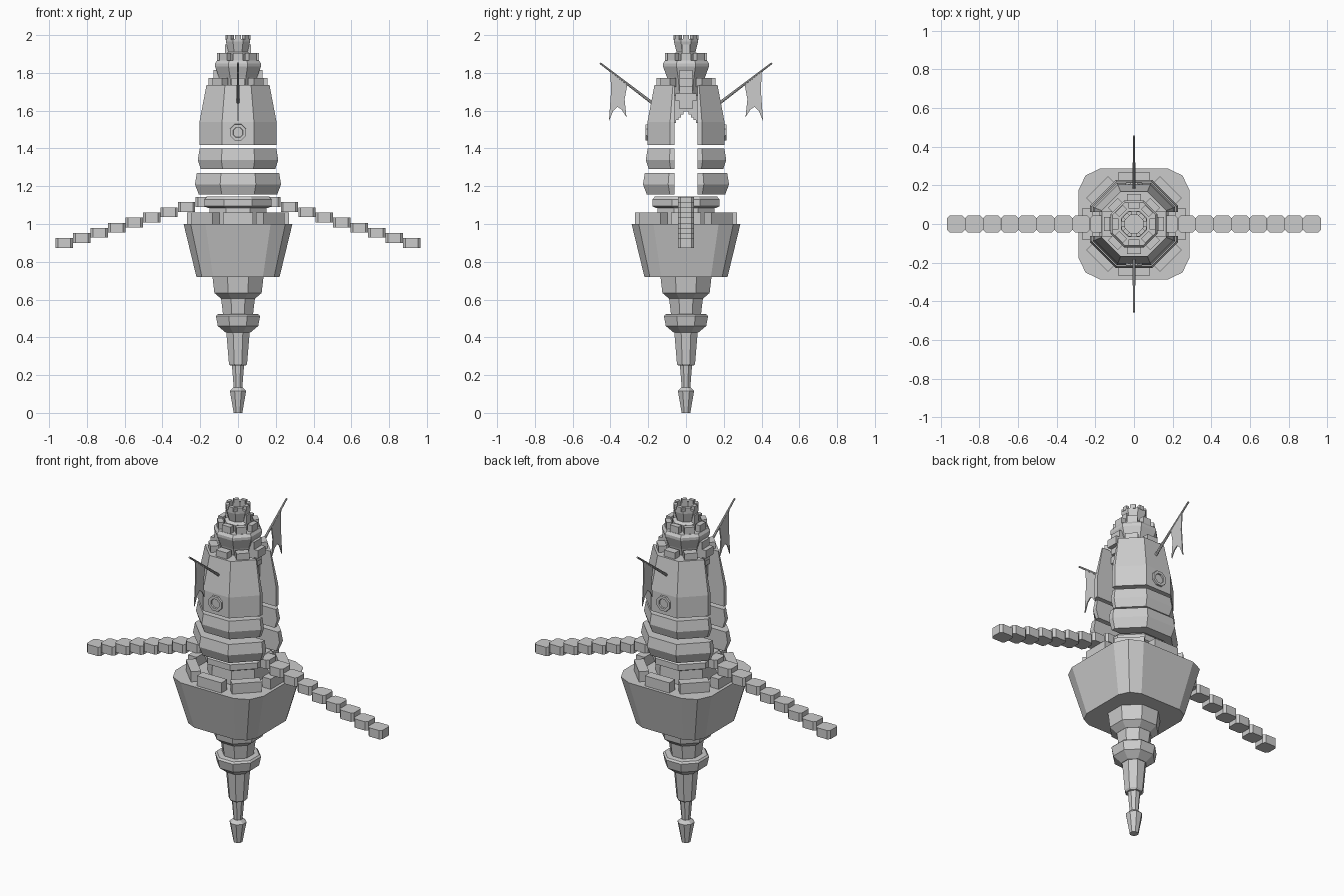
import bpy, bmesh, math
from mathutils import Matrix, Vector

if "Cube" in bpy.data.objects:
    bpy.data.objects.remove(bpy.data.objects["Cube"])

stone = bpy.data.materials.new("grey stone")
stone.diffuse_color = (0.6, 0.6, 0.6, 1)
stone.use_nodes = True
stone.node_tree.nodes["Principled BSDF"].inputs["Base Color"].default_value = stone.diffuse_color


def finish(bm, name):
    bmesh.ops.recalc_face_normals(bm, faces=bm.faces)
    me = bpy.data.meshes.new(name)
    bm.to_mesh(me)
    bm.free()
    me.materials.append(stone)
    ob = bpy.data.objects.new(name, me)
    bpy.context.collection.objects.link(ob)
    return ob


def loft(bm, rings):
    """Skin a list of closed rings and cap both ends."""
    vs = [[bm.verts.new(p) for p in r] for r in rings]
    n = len(vs[0])
    for a, b in zip(vs, vs[1:]):
        for i in range(n):
            bm.faces.new((a[i], a[(i + 1) % n], b[(i + 1) % n], b[i]))
    bm.faces.new(vs[0][::-1])
    bm.faces.new(vs[-1])


def octagon(r, z):
    k = r / math.cos(math.pi / 8)
    return [(k * math.cos((i + .5) * math.pi / 4), k * math.sin((i + .5) * math.pi / 4), z)
            for i in range(8)]


def turned(name, profile):
    """Octagonal solid from (flat radius, height) pairs."""
    bm = bmesh.new()
    loft(bm, [octagon(r, z) for r, z in profile])
    return finish(bm, name)


def add_box(bm, lo, hi, m=Matrix()):
    c = [(a + b) / 2 for a, b in zip(lo, hi)]
    s = [b - a for a, b in zip(lo, hi)]
    bmesh.ops.create_cube(bm, size=1, matrix=m @ Matrix.Translation(c) @ Matrix.Diagonal((*s, 1)))


def merlons(name, r, thick, width, z0, z1):
    """Eight blocks around the axis."""
    bm = bmesh.new()
    for i in range(8):
        add_box(bm, (r - thick, -width / 2, z0), (r, width / 2, z1),
                Matrix.Rotation(i * math.pi / 4, 4, 'Z'))
    return finish(bm, name)


# Island hull: square plan with two-facet corners
def hull_ring(h, z):
    quarter = [(1, -.6), (1, .6), (.87, .87)]
    pts = []
    for i in range(4):
        m = Matrix.Rotation(i * math.pi / 2, 3, 'Z')
        pts += [m @ Vector((x * h, y * h, 0)) + Vector((0, 0, z)) for x, y in quarter]
    return pts


bm = bmesh.new()
loft(bm, [hull_ring(.22, .72), hull_ring(.288, 1.0)])
finish(bm, "hull")

# Hanging spire under the hull
turned("spire_top", [(.09, .605), (.125, .635), (.135, .72)])
turned("spire_neck", [(.078, .51), (.09, .61)])
turned("spire_collar", [(.065, .425), (.107, .46), (.117, .512), (.108, .522), (.078, .525)])
turned("spire_shaft", [(.042, .25), (.048, .26), (.062, .43)])
turned("spire_rod", [(.022, .125), (.032, .25)])
turned("spire_tip", [(.023, 0), (.043, .117), (.024, .135)])

# Terrace, its parapet and the round plinth
merlons("terrace_parapet", .27, .055, .16, 1.0, 1.06)
turned("plinth", [(.155, 1.0), (.15, 1.09)])
turned("plinth_disc", [(.16, 1.085), (.178, 1.095), (.178, 1.13), (.165, 1.145)])


# Split tower: front and back halves of stacked octagonal layers
def split_layer(name, profile, gap=.062):
    for s, side in ((-1, "front"), (1, "back")):
        bm = bmesh.new()
        loft(bm, [octagon(r, z) for r, z in profile])
        bmesh.ops.bisect_plane(bm, geom=bm.verts[:] + bm.edges[:] + bm.faces[:],
                               plane_co=(0, s * gap, 0), plane_no=(0, s, 0), clear_inner=True)
        bmesh.ops.holes_fill(bm, edges=[e for e in bm.edges if e.is_boundary], sides=0)
        finish(bm, f"{name}_{side}")


split_layer("tower_lower_ring", [(.207, 1.155), (.228, 1.21), (.218, 1.27)])
split_layer("tower_middle_ring", [(.197, 1.29), (.213, 1.34), (.203, 1.40)])
split_layer("tower_shell", [(.205, 1.418), (.204, 1.54), (.167, 1.735)])

# Stepped arch bridging the gap between the halves
bm = bmesh.new()
for i in range(5):
    for s in (-1, 1):
        a, b = sorted((s * .013 * i, s * .013 * (i + 1)))
        add_box(bm, (-.1, a, 1.595 - .015 * i), (.1, b, 1.68))
finish(bm, "stepped_arch")

# Turret and crown
merlons("shell_parapet", .155, .045, .07, 1.725, 1.772)
turned("turret", [(.065, 1.62), (.085, 1.70), (.1, 1.775), (.122, 1.835), (.122, 1.85), (.112, 1.865)])
merlons("turret_parapet", .11, .03, .055, 1.86, 1.905)
turned("crown", [(.068, 1.86), (.068, 1.90), (.05, 1.91), (.064, 1.965), (.064, 1.98),
                 (.046, 1.98), (.046, 1.955)])
merlons("crown_parapet", .066, .02, .03, 1.975, 2.0)

# Side balconies over the passage
bm = bmesh.new()
for i in range(2):
    m = Matrix.Rotation(i * math.pi, 4, 'Z')
    add_box(bm, (.05, -.035, 1.69), (.13, .035, 1.815), m)
    add_box(bm, (.05, -.055, 1.65), (.115, .055, 1.69), m)
    add_box(bm, (.05, -.035, 1.61), (.11, .035, 1.65), m)
    add_box(bm, (.04, -.02, 1.90), (.068, .02, 1.95), m)
finish(bm, "side_balconies")

for s, side in ((-1, "front"), (1, "back")):
    # Octagonal window: raised frame with a sunken pane
    bm = bmesh.new()
    loft(bm, [[(x, s * d, y + 1.485) for x, y, _ in octagon(r, 0)]
              for r, d in ((.044, .195), (.042, .215), (.027, .215), (.025, .207))])
    finish(bm, f"window_{side}")

    # Flagpole
    a, b = Vector((0, s * .175, 1.638)), Vector((0, s * .455, 1.852))
    bm = bmesh.new()
    rot = (b - a).to_track_quat('Z', 'Y').to_matrix().to_4x4()
    bmesh.ops.create_cone(bm, cap_ends=True, segments=8, radius1=.008, radius2=.005,
                          depth=(b - a).length, matrix=Matrix.Translation((a + b) / 2) @ rot)
    finish(bm, f"flagpole_{side}")

    # Swallow-tailed flag
    outline = [(.31, 1.742), (.40, 1.81), (.397, 1.70), (.408, 1.545), (.385, 1.60),
               (.362, 1.62), (.34, 1.605), (.315, 1.565), (.325, 1.66)]
    bm = bmesh.new()
    loft(bm, [[(x, s * y, z) for y, z in outline] for x in (-.003, .003)])
    finish(bm, f"flag_{side}")

# Floating stairways with chamfered slabs
for s, side in ((-1, "left"), (1, "right")):
    bm = bmesh.new()
    for i in range(9):
        cx, top = .92 - .0925 * i, .925 + .0272 * i
        plan = [(.046, .03), (.033, .043), (-.033, .043), (-.046, .03),
                (-.046, -.03), (-.033, -.043), (.033, -.043), (.046, -.03)]
        loft(bm, [[(s * (cx + x), y, z) for x, y in plan] for z in (top - .052, top)])
    finish(bm, f"stairway_{side}")
